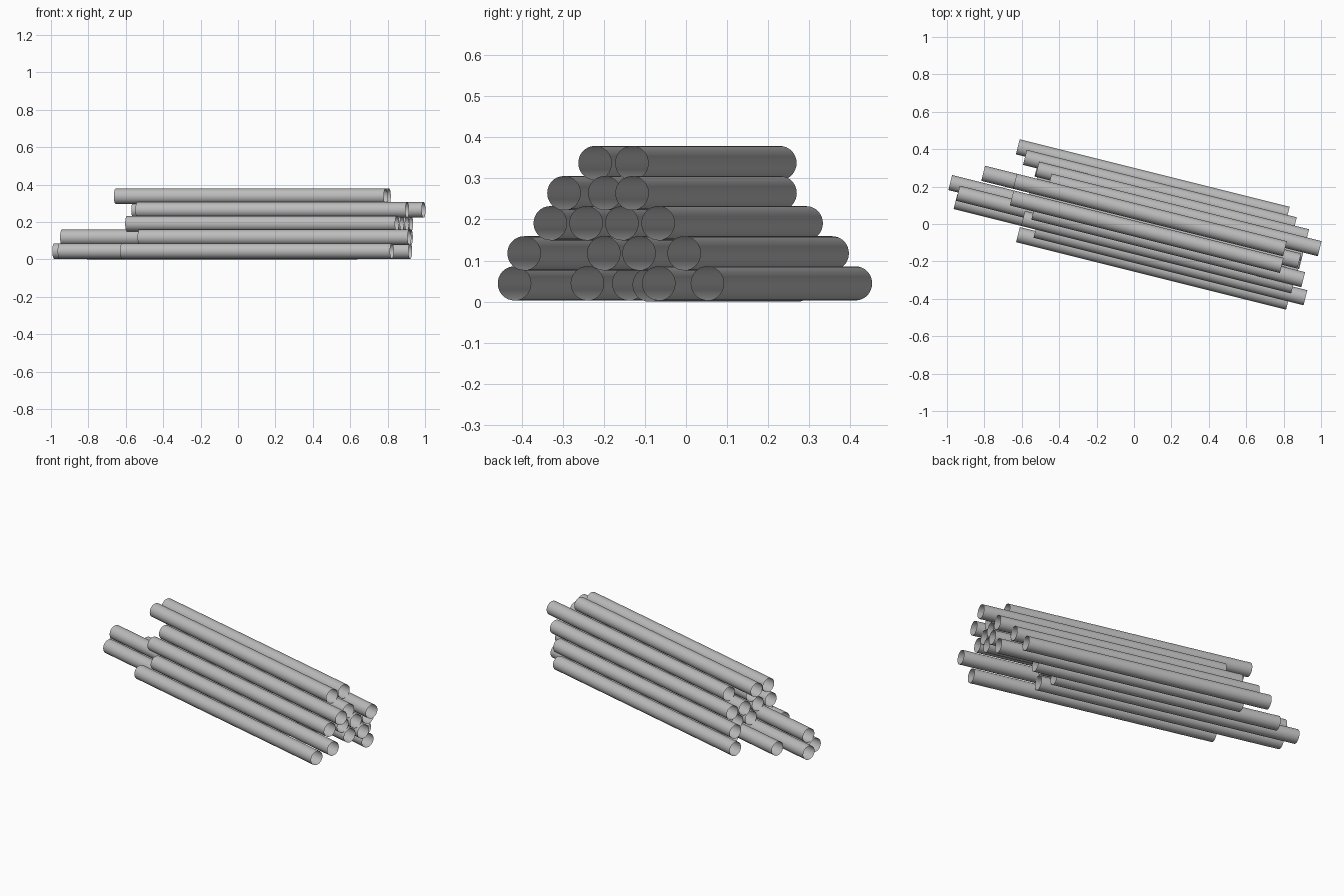
import bpy
import bmesh
import math
from mathutils import Matrix

cube = bpy.data.objects.get("Cube")
if cube:
    bpy.data.objects.remove(cube, do_unlink=True)

RADIUS = 0.0415
LENGTH = 1.488
SPACING = 0.091      # between neighbours in a row
ROW_HEIGHT = 0.0732
TURN = math.radians(-14.04)
SIDE_SHIFT = 0.022

steel = bpy.data.materials.new("grey steel")
steel.use_nodes = True
colour = (0.5, 0.5, 0.5, 1.0)
steel.diffuse_color = colour
steel.node_tree.nodes["Principled BSDF"].inputs["Base Color"].default_value = colour

# One open tube shared by every pipe, lying along x
mesh = bpy.data.meshes.new("pipe")
bm = bmesh.new()
bmesh.ops.create_cone(bm, cap_ends=False, segments=32, radius1=RADIUS,
                      radius2=RADIUS, depth=LENGTH,
                      matrix=Matrix.Rotation(math.pi / 2, 4, "Y"))
for face in bm.faces:
    face.smooth = True
bm.to_mesh(mesh)
bm.free()
mesh.materials.append(steel)


def add_pipe(name, end, side, height):
    """Place a pipe so its +x end lies at `end` along the stack direction."""
    pipe = bpy.data.objects.new(name, mesh)
    bpy.context.collection.objects.link(pipe)
    pipe.matrix_world = (Matrix.Rotation(TURN, 4, "Z")
                         @ Matrix.Translation((end - LENGTH / 2, side, height)))


# Rows from the ground up; each number is how far a pipe sticks out, back to front
rows = [
    [0.785, 0.91, 0.64, 0.481, 0.533, 0.90],
    [0.836, 0.925, 0.915, 0.535, 0.985],
    [0.915, 0.915, 0.91, 0.905],
    [0.995, 0.905, 0.95],
    [0.815, 0.82],
]
for r, ends in enumerate(rows):
    for k, end in enumerate(ends):
        side = SIDE_SHIFT + ((len(ends) - 1) / 2 - k) * SPACING
        # One ground pipe settles onto the floor
        lift = RADIUS if (r, k) == (0, 2) else 0.0445 + r * ROW_HEIGHT
        add_pipe(f"pipe_row{r + 1}_{k + 1}", end, side, lift)
